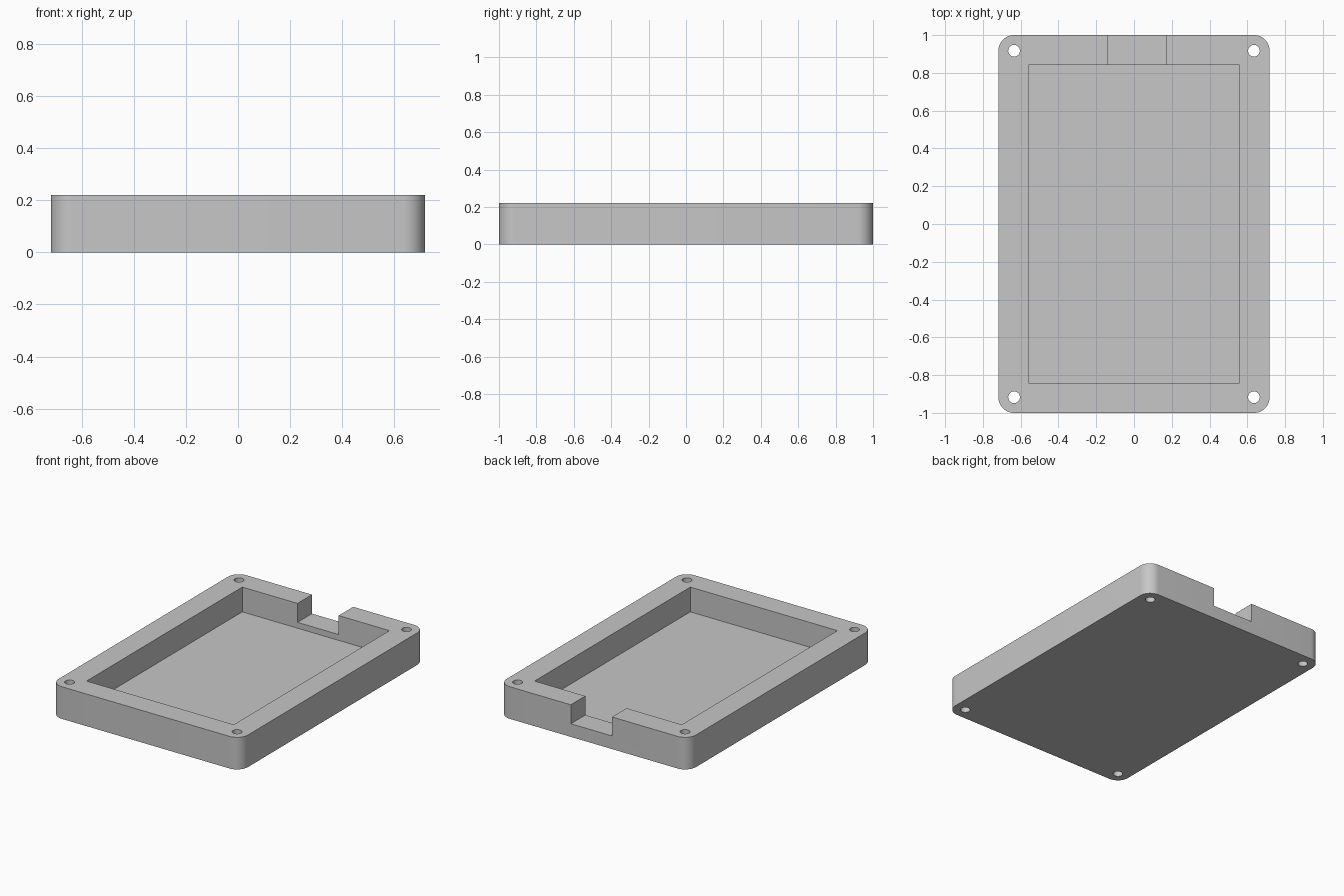
import bpy
import math

WIDTH, LENGTH, HEIGHT = 1.436, 2.0, 0.22
CORNER = 0.083
FLOOR, NOTCH_Z = 0.05, 0.09

cube = bpy.data.objects.get("Cube")
if cube:
    bpy.data.objects.remove(cube, do_unlink=True)

grey = bpy.data.materials.new("light_grey")
grey.use_nodes = True
colour = (0.57, 0.57, 0.57, 1)
grey.diffuse_color = colour
grey.node_tree.nodes["Principled BSDF"].inputs["Base Color"].default_value = colour


def box(name, low, high):
    """Box between two opposite corners."""
    centre = [(a + b) / 2 for a, b in zip(low, high)]
    bpy.ops.mesh.primitive_cube_add(size=1, location=centre)
    obj = bpy.context.object
    obj.name = name
    obj.scale = [b - a for a, b in zip(low, high)]
    bpy.ops.object.transform_apply(location=True, rotation=False, scale=True)
    obj.data.materials.append(grey)
    return obj


def apply_modifier(obj, mod):
    bpy.context.view_layer.objects.active = obj
    bpy.ops.object.modifier_apply(modifier=mod.name)


def cut(obj, cutter):
    """Subtract the cutter, then discard it."""
    cutter.hide_render = True
    mod = obj.modifiers.new("cut", 'BOOLEAN')
    mod.operation = 'DIFFERENCE'
    mod.solver = 'EXACT'
    mod.object = cutter
    apply_modifier(obj, mod)
    bpy.data.objects.remove(cutter, do_unlink=True)


# Tray body with rounded vertical corners
hx, hy = WIDTH / 2, LENGTH / 2
tray = box("enclosure_tray", (-hx, -hy, 0), (hx, hy, HEIGHT))
weights = tray.data.attributes.new("bevel_weight_edge", 'FLOAT', 'EDGE')
for edge in tray.data.edges:
    a, b = (tray.data.vertices[i].co for i in edge.vertices)
    weights.data[edge.index].value = float(abs(a.z - b.z) > HEIGHT / 2)
bevel = tray.modifiers.new("round_corners", 'BEVEL')
bevel.limit_method = 'WEIGHT'
bevel.width = CORNER
bevel.segments = 12
apply_modifier(tray, bevel)

# Open cavity
cut(tray, box("cavity_cutter", (-0.558, -0.843, FLOOR), (0.558, 0.843, HEIGHT + 0.1)))

# Cable notch through the back wall, slightly off centre
cut(tray, box("notch_cutter", (-0.139, 0.8, NOTCH_Z), (0.173, hy + 0.1, HEIGHT + 0.1)))

# Screw holes through the four corners
for sx in (-1, 1):
    for sy in (-1, 1):
        bpy.ops.mesh.primitive_cylinder_add(
            vertices=32, radius=0.031, depth=1,
            location=(sx * (hx - CORNER), sy * (hy - CORNER), HEIGHT / 2))
        hole = bpy.context.object
        hole.name = "screw_hole_cutter"
        hole.data.materials.append(grey)
        cut(tray, hole)

# Smooth rounded walls, sharp edges elsewhere
bpy.ops.object.select_all(action='DESELECT')
tray.select_set(True)
bpy.context.view_layer.objects.active = tray
bpy.ops.object.shade_smooth_by_angle(angle=math.radians(30))
